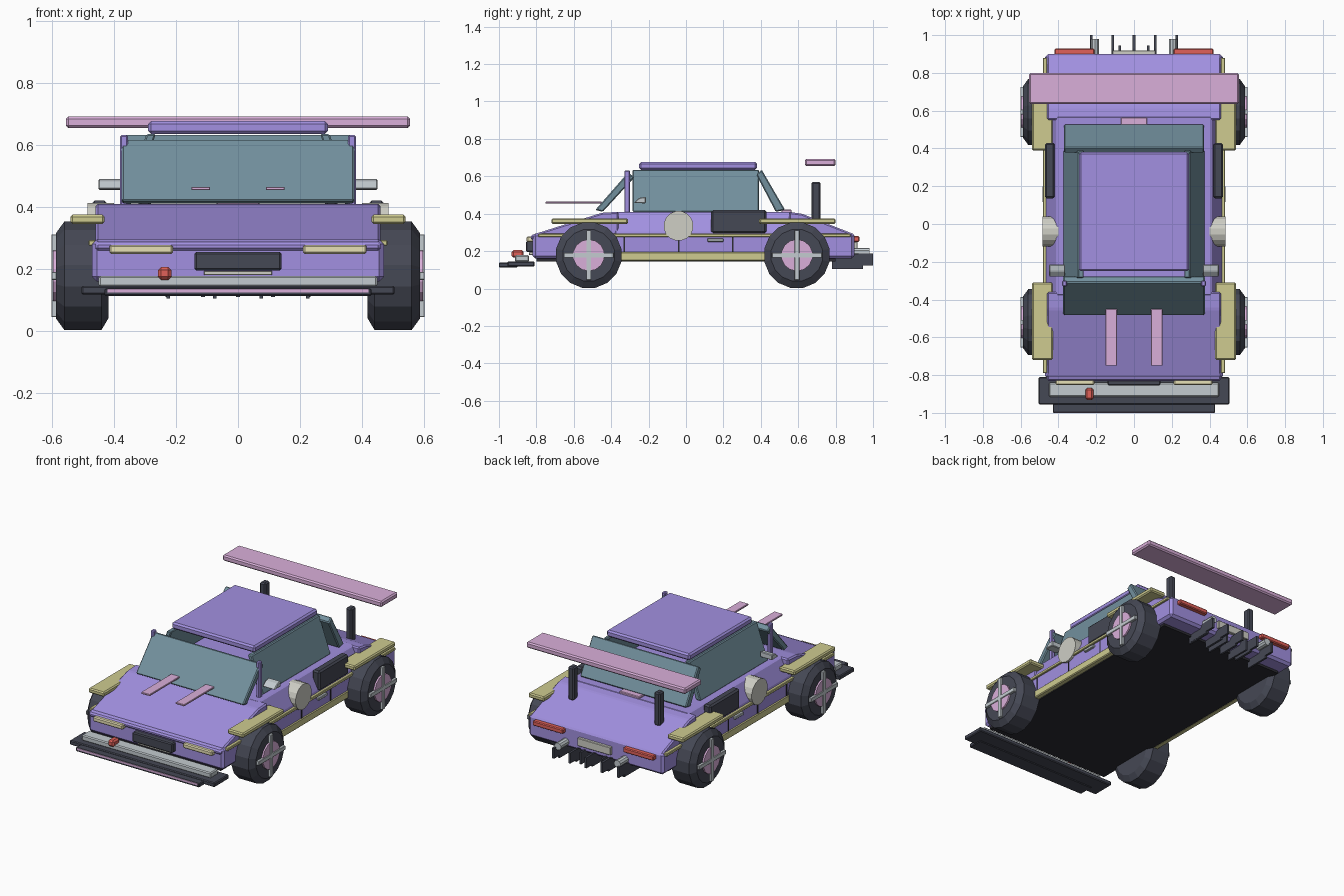
import bpy, bmesh, math
from mathutils import Matrix, Vector

COLORS = {
    "purple": (0.36, 0.28, 0.75), "pink": (0.70, 0.43, 0.70), "yellow": (0.62, 0.60, 0.28),
    "dark": (0.06, 0.065, 0.09), "black": (0.025, 0.025, 0.032), "glass": (0.17, 0.28, 0.34),
    "red": (0.75, 0.12, 0.10), "silver": (0.55, 0.60, 0.63), "cream": (0.80, 0.75, 0.47),
    "plate": (0.62, 0.62, 0.56),
}
MATS = {}
for key, c in COLORS.items():
    MATS[key] = bpy.data.materials.new(key + "_paint")
    MATS[key].diffuse_color = (*c, 1)


def finish(name, bm, color, bevel=0.0, mirror=False):
    if bevel:
        bmesh.ops.bevel(bm, geom=bm.edges[:], offset=bevel, segments=1, affect='EDGES')
    bmesh.ops.recalc_face_normals(bm, faces=bm.faces[:])
    me = bpy.data.meshes.new(name)
    bm.to_mesh(me)
    bm.free()
    me.materials.append(MATS[color])
    ob = bpy.data.objects.new(name, me)
    bpy.context.collection.objects.link(ob)
    if mirror:
        ob.modifiers.new("mirror", 'MIRROR').use_mirror_merge = False
    return ob


def prism(name, profile, a, b, color, bevel=0.0, mirror=False, axis='x'):
    """Extrude a (y,z) profile along x, or an (x,z) profile along y."""
    bm = bmesh.new()
    def pt(p, t):
        return (t, p[0], p[1]) if axis == 'x' else (p[0], t, p[1])
    lo = [bm.verts.new(pt(p, a)) for p in profile]
    hi = [bm.verts.new(pt(p, b)) for p in profile]
    bm.faces.new(lo)
    bm.faces.new(hi)
    for i in range(len(lo)):
        j = (i + 1) % len(lo)
        bm.faces.new((lo[i], lo[j], hi[j], hi[i]))
    return finish(name, bm, color, bevel, mirror)


def box(name, x, y, z, color, bevel=0.004, mirror=False):
    return prism(name, [(y[0], z[0]), (y[1], z[0]), (y[1], z[1]), (y[0], z[1])],
                 x[0], x[1], color, bevel, mirror)


def lathe(name, rings, center, n, color, axis='x', mirror=False):
    """Closed turned solid; rings are (offset along axis, radius)."""
    bm = bmesh.new()
    loops = []
    for t, r in rings:
        ring = []
        for i in range(n):
            ang = 2 * math.pi * (i + 0.5) / n
            u, v = r * math.cos(ang), r * math.sin(ang)
            p = (t, u, v) if axis == 'x' else (u, t, v)
            ring.append(bm.verts.new(Vector(p) + Vector(center)))
        loops.append(ring)
    for A, B in zip(loops, loops[1:]):
        for i in range(n):
            bm.faces.new((A[i], A[(i + 1) % n], B[(i + 1) % n], B[i]))
    bm.faces.new(loops[0])
    bm.faces.new(loops[-1])
    return finish(name, bm, color, 0, mirror)


# Lower body and floor
box("lower_body", (-0.47, 0.47), (-0.82, 0.90), (0.16, 0.295), "purple", 0.015)
box("floor_pan", (-0.44, 0.44), (-0.80, 0.80), (0.145, 0.165), "black", 0)

# Hood, tapered mid body and rear deck
prism("hood", [(-0.83, 0.26), (-0.83, 0.285), (-0.45, 0.405), (-0.36, 0.41), (-0.36, 0.26)],
      -0.46, 0.46, "purple", 0.008)
prism("mid_body", [(-0.465, 0.27), (-0.465, 0.30), (-0.41, 0.41), (0.41, 0.41), (0.465, 0.30),
                   (0.465, 0.27)], -0.38, 0.57, "purple", 0.006, axis='y')
prism("rear_deck", [(0.55, 0.26), (0.55, 0.41), (0.62, 0.40), (0.90, 0.29), (0.90, 0.26)],
      -0.46, 0.46, "purple", 0.008)
box("deck_vent", (-0.07, 0.07), (0.51, 0.565), (0.405, 0.422), "pink")

# Cabin glass, pillars and roof
prism("windshield", [(-0.485, 0.42), (-0.445, 0.41), (-0.275, 0.595), (-0.31, 0.62)],
      -0.375, 0.375, "glass", 0.006)
prism("rear_window", [(0.53, 0.42), (0.48, 0.41), (0.375, 0.61), (0.405, 0.635)],
      -0.37, 0.37, "glass", 0.006)
prism("side_window", [(0.375, 0.41), (0.34, 0.41), (0.265, 0.635), (0.295, 0.635)],
      -0.285, 0.39, "glass", 0.005, True, 'y')
box("pillar", (0.355, 0.38), (-0.33, -0.30), (0.40, 0.632), "purple", 0.005, True)
box("roof", (-0.29, 0.29), (-0.25, 0.38), (0.635, 0.677), "purple", 0.01)

# Floating hood stripes and mirrors
box("hood_stripe", (0.09, 0.15), (-0.75, -0.45), (0.454, 0.465), "pink", 0.002, True)
prism("side_mirror", [(-0.28, 0.458), (-0.215, 0.455), (-0.215, 0.49), (-0.25, 0.485)],
      0.365, 0.45, "silver", 0.004, True)

# Fenders, sills and side trim
for label, y0, y1 in (("front", -0.72, -0.31), ("rear", 0.39, 0.80)):
    box(label + "_fender", (0.43, 0.54), (y0, y1), (0.345, 0.375), "yellow", 0.007, True)
box("side_sill", (0.44, 0.475), (-0.37, 0.43), (0.147, 0.195), "yellow", 0.005, True)
box("side_trim", (0.46, 0.482), (-0.79, 0.88), (0.275, 0.293), "yellow", 0.003, True)

# Side details
for i, y in enumerate((-0.33, -0.04, 0.25)):
    box(f"door_seam_{i}", (0.465, 0.473), (y - 0.004, y + 0.004), (0.195, 0.28), "black", 0, True)
box("door_handle", (0.465, 0.485), (0.115, 0.20), (0.25, 0.268), "silver", 0.003, True)
lathe("door_roundel", [(0.40, 0.08), (0.485, 0.08)], (0, -0.04, 0.335), 16, "plate", 'x', True)
box("side_intake", (0.42, 0.472), (0.135, 0.43), (0.295, 0.42), "dark", 0.01, True)

# Wheels with hub and crossed spokes
for label, y in (("front", -0.52), ("rear", 0.593)):
    c = (0, y, 0.178)
    lathe(label + "_tire", [(0.418, 0.14), (0.44, 0.178), (0.56, 0.178), (0.587, 0.14)],
          c, 16, "dark", 'x', True)
    lathe(label + "_hub", [(0.57, 0.085), (0.597, 0.085)], c, 14, "pink", 'x', True)
    box(label + "_spoke_upright", (0.58, 0.602), (y - 0.013, y + 0.013), (0.045, 0.311),
        "silver", 0.002, True)
    box(label + "_spoke_level", (0.58, 0.602), (y - 0.133, y + 0.133), (0.165, 0.191),
        "silver", 0.002, True)

# Front face
box("headlight", (0.21, 0.415), (-0.852, -0.815), (0.248, 0.278), "cream", 0.006, True)
box("front_grille", (-0.14, 0.14), (-0.855, -0.81), (0.195, 0.255), "dark", 0.006)
box("front_plate", (-0.11, 0.11), (-0.84, -0.81), (0.18, 0.194), "plate", 0.002)

# Splitter, bumper strip and tow hook
box("front_splitter", (-0.505, 0.505), (-0.955, -0.81), (0.117, 0.145), "dark", 0.005)
box("splitter_lip", (-0.43, 0.43), (-1.0, -0.90), (0.113, 0.138), "dark", 0.004)
box("splitter_stripe", (-0.42, 0.42), (-1.0, -0.95), (0.124, 0.136), "pink", 0)
bpy.data.objects["splitter_stripe"].location.y = -0.0005
box("front_bumper", (-0.45, 0.45), (-0.915, -0.84), (0.143, 0.178), "silver", 0.006)
box("tow_hook", (-0.258, -0.215), (-0.932, -0.868), (0.165, 0.206), "red", 0.01)

# Rear lights, plate and exhausts
box("tail_light", (0.21, 0.42), (0.89, 0.928), (0.25, 0.28), "red", 0.005, True)
box("rear_plate", (-0.115, 0.115), (0.89, 0.918), (0.20, 0.25), "plate", 0.003)
lathe("exhaust", [(0.86, 0.023), (0.98, 0.023)], (0.207, 0, 0.195), 10, "silver", 'y', True)

# Diffuser fins
for i in range(5):
    x = (i - 2) * 0.113
    prism(f"diffuser_fin_{i}", [(0.80, 0.155), (0.80, 0.11), (0.94, 0.11), (0.94, 0.122),
                                (1.0, 0.122), (1.0, 0.188), (0.93, 0.188)],
          x - 0.007, x + 0.007, "dark")
for x in (0.075, 0.225):
    box(f"small_fin_{int(x * 1000)}", (x - 0.006, x + 0.006), (0.78, 0.945), (0.105, 0.18),
        "dark", 0, True)

# Rear wing and posts
box("rear_wing", (-0.555, 0.555), (0.635, 0.80), (0.655, 0.692), "pink", 0.008)
box("wing_post", (0.28, 0.32), (0.67, 0.72), (0.36, 0.57), "dark", 0.008, True)
